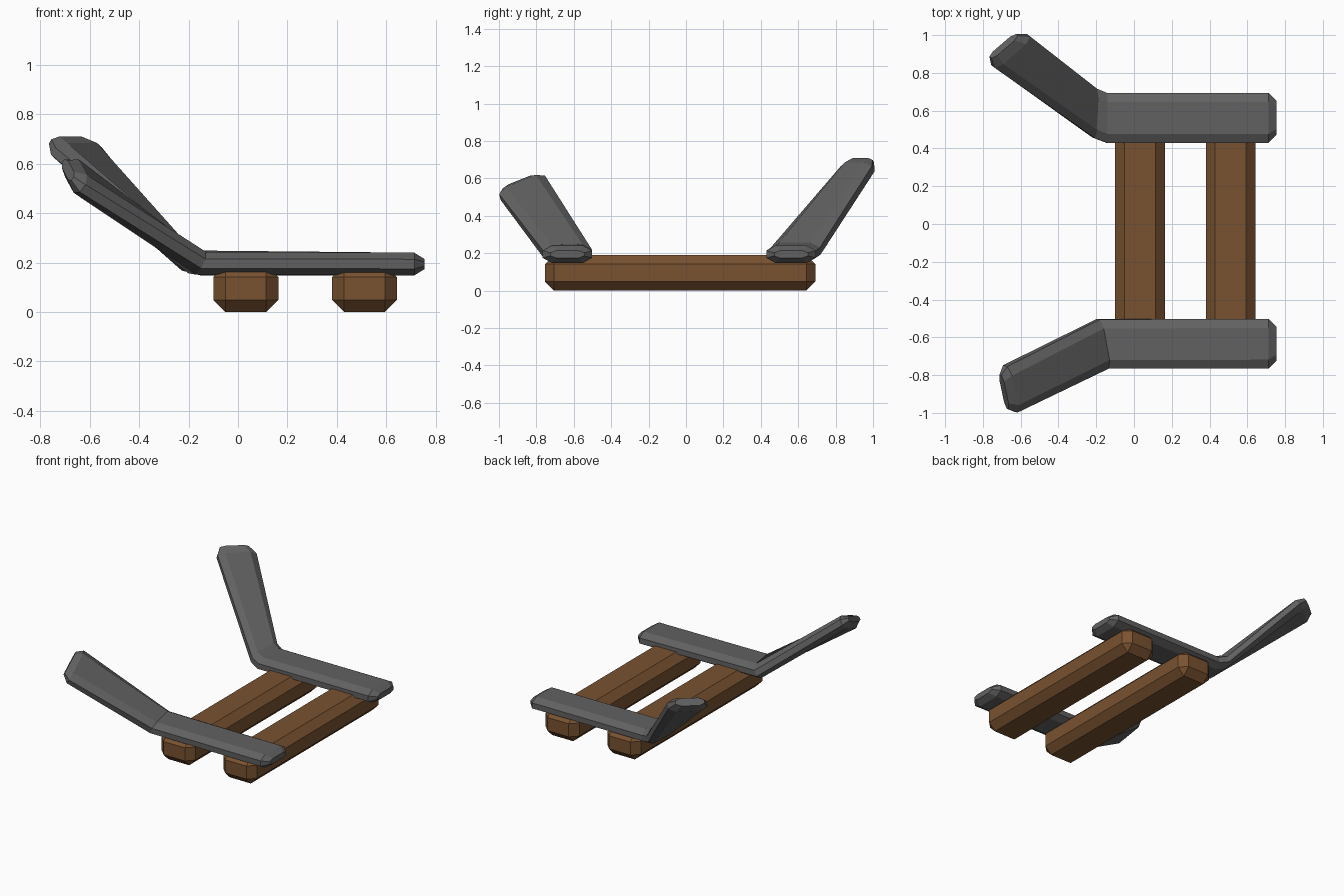
import bpy, bmesh
from mathutils import Vector

if "Cube" in bpy.data.objects:
    bpy.data.objects.remove(bpy.data.objects["Cube"])


def material(name, rgb):
    m = bpy.data.materials.new(name)
    m.diffuse_color = (*rgb, 1)
    m.use_nodes = True
    m.node_tree.nodes["Principled BSDF"].inputs["Base Color"].default_value = m.diffuse_color
    return m


wood = material("wood", (0.19, 0.085, 0.03))
iron = material("iron", (0.12, 0.12, 0.12))


def finish(name, bm, mat):
    bmesh.ops.recalc_face_normals(bm, faces=bm.faces)
    me = bpy.data.meshes.new(name)
    bm.to_mesh(me)
    bm.free()
    me.materials.append(mat)
    ob = bpy.data.objects.new(name, me)
    bpy.context.collection.objects.link(ob)


def beam(name, lo, hi, chamfer):
    lo, hi = Vector(lo), Vector(hi)
    bm = bmesh.new()
    bmesh.ops.create_cube(bm, size=1)
    for v in bm.verts:
        v.co = (lo + hi) / 2 + v.co * (hi - lo)
    bmesh.ops.bevel(bm, geom=bm.edges[:], offset=chamfer, segments=1, affect='EDGES')
    finish(name, bm, wood)


# Octagonal section in (half width, half thickness) units
SECTION = [(1, .42), (.64, 1), (-.64, 1), (-1, .42),
           (-1, -.42), (-.64, -1), (.64, -1), (1, -.42)]


def runner(name, stations):
    bm = bmesh.new()
    rings = []
    for c, w, n in stations:
        c, w, n = Vector(c), Vector(w), Vector(n)
        rings.append([bm.verts.new(c + w * a + n * b) for a, b in SECTION])
    for r, s in zip(rings, rings[1:]):
        for i in range(8):
            j = (i + 1) % 8
            bm.faces.new((r[i], r[j], s[j], s[i]))
    bm.faces.new(rings[0])
    bm.faces.new(rings[-1][::-1])
    finish(name, bm, iron)


# Wooden cross beams
for name, x in (("left_beam", -0.10), ("right_beam", 0.38)):
    beam(name, (x, -0.755, 0), (x + 0.263, 0.692, 0.19), 0.049)


# Shared straight stretch of each bent bar, starting at the right end
def straight(y):
    return [((.755, y, .194), (0, .09, 0), (0, 0, .02)),
            ((.713, y, .194), (0, .132, 0), (0, 0, .046))]


# Rear bar, bent up and outward
runner("rear_bent_bar", straight(.562) + [
    ((-.145, .562, .194), (0, .132, 0), (.006, 0, .046)),
    ((-.208, .587, .212), (.006, .131, 0), (.016, -.005, .044)),
    ((-.653, .917, .65), (.094, .083, 0), (.022, -.017, .034)),
    ((-.690, .942, .690), (.07, .06, 0), (.012, -.01, .02))])

# Front bar, bent up, outward and twisted
runner("front_bent_bar", straight(-.634) + [
    ((-.165, -.634, .200), (-.024, .13, .004), (.02, -.003, .046)),
    ((-.655, -.873, .550), (-.027, .122, .05), (.027, -.008, .036)),
    ((-.688, -.889, .575), (-.019, .09, .036), (.012, -.003, .016))])
